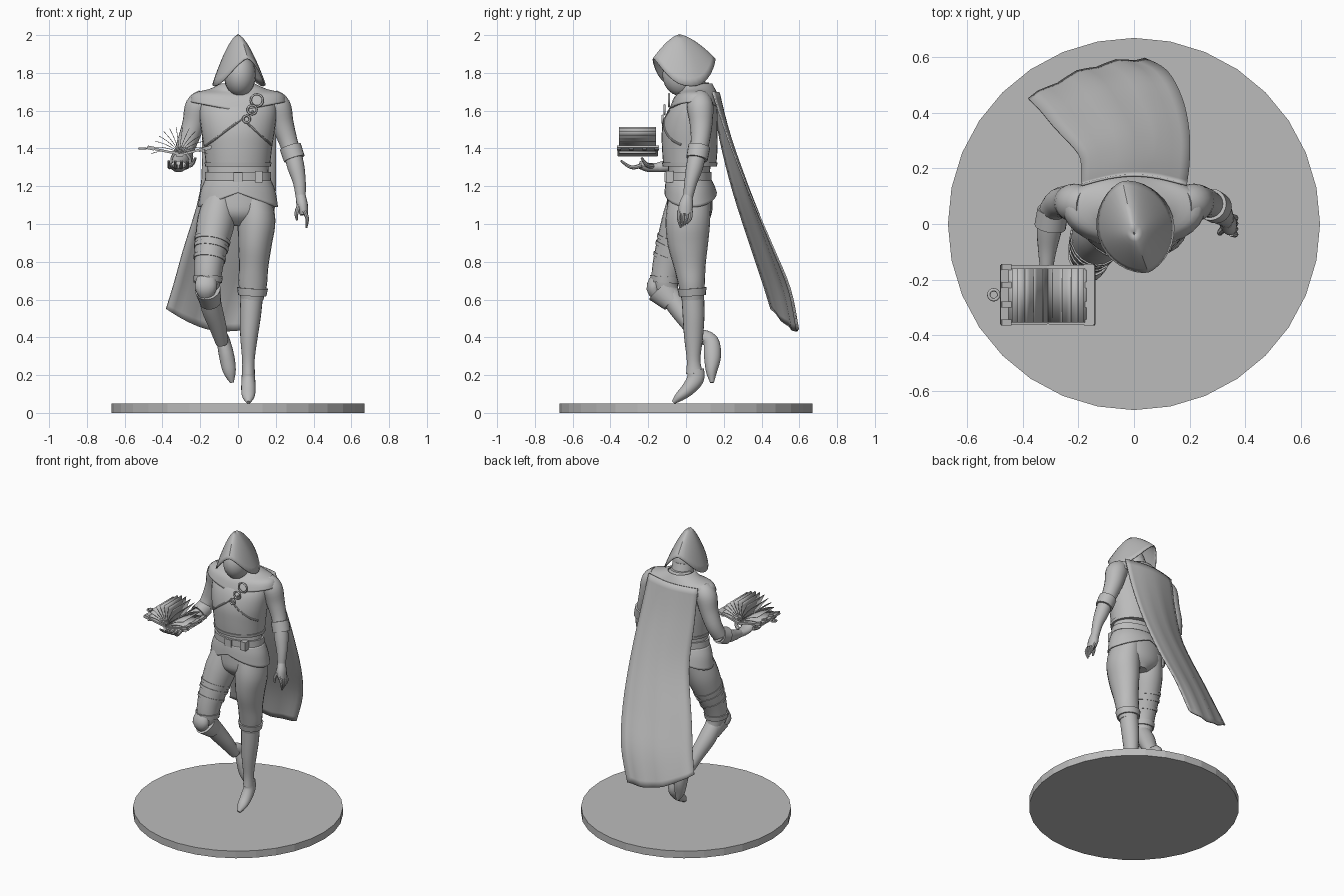
import bpy, bmesh, math
from mathutils import Vector, Matrix

cube = bpy.data.objects.get("Cube")
if cube:
    bpy.data.objects.remove(cube)

grey = bpy.data.materials.new("plain_grey")
grey.use_nodes = True
tone = (0.5, 0.5, 0.5, 1)
grey.diffuse_color = tone
grey.node_tree.nodes["Principled BSDF"].inputs["Base Color"].default_value = tone


def finish(name, bm, angle=40, thick=0):
    """Turn a bmesh into a smooth shaded object."""
    bmesh.ops.recalc_face_normals(bm, faces=bm.faces)
    mesh = bpy.data.meshes.new(name)
    bm.to_mesh(mesh)
    bm.free()
    mesh.materials.append(grey)
    ob = bpy.data.objects.new(name, mesh)
    bpy.context.collection.objects.link(ob)
    if thick:
        mod = ob.modifiers.new("thickness", 'SOLIDIFY')
        mod.thickness, mod.offset = thick, 0
    bpy.ops.object.select_all(action='DESELECT')
    ob.select_set(True)
    bpy.context.view_layer.objects.active = ob
    bpy.ops.object.shade_smooth_by_angle(angle=math.radians(angle))
    return ob


def sample(rows, t):
    """Smooth curve through the rows, t from 0 to 1."""
    f = min(max(t, 0), 1) * (len(rows) - 1)
    i = min(int(f), len(rows) - 2)
    f -= i
    a, b, c, d = (rows[min(max(k, 0), len(rows) - 1)] for k in range(i - 1, i + 3))
    return [q + f * (r - p) / 2 + f * f * (p - 2.5 * q + 2 * r - s / 2) + f ** 3 * (1.5 * (q - r) + (s - p) / 2)
            for p, q, r, s in zip(a, b, c, d)]


def grid(rings, closed=True, caps=True):
    """Skin a list of point rings."""
    bm = bmesh.new()
    vs = [[bm.verts.new(p) for p in ring] for ring in rings]
    n = len(vs[0])
    for a, b in zip(vs, vs[1:]):
        for j in range(n if closed else n - 1):
            k = (j + 1) % n
            bm.faces.new((a[j], a[k], b[k], b[j]))
    if closed and caps:
        bm.faces.new(vs[0])
        bm.faces.new(vs[-1])
    return bm


def loft(name, rows, sides=20, flat=False, n=4, caps=True, warp=None, thick=0):
    """Elliptical sections (x, y, z, radius, radius) skinned along a path."""
    rows = [r if len(r) == 5 else (*r, r[3]) for r in rows]
    count = (len(rows) - 1) * n
    pts = [sample(rows, i / count) for i in range(count + 1)]
    rings = []
    for i, p in enumerate(pts):
        t = Vector((0, 0, 1))
        if not flat:
            t = (Vector(pts[min(i + 1, count)][:3]) - Vector(pts[max(i - 1, 0)][:3])).normalized()
        u = Vector((1, 0, 0))
        if abs(t.x) > 0.9:
            u = Vector((0, 1, 0))
        u = (u - t * u.dot(t)).normalized()
        v = t.cross(u)
        ring = []
        for j in range(sides):
            a = math.tau * j / sides
            co = Vector(p[:3]) + u * math.cos(a) * p[3] + v * math.sin(a) * p[4]
            ring.append(warp(co) if warp else co)
        rings.append(ring)
    return finish(name, grid(rings, caps=caps), thick=thick)


def band(name, rows, start, end, grow):
    """Strap wrapped round a limb."""
    rows = [r if len(r) == 5 else (*r, r[3]) for r in rows]
    picks = [sample(rows, start), sample(rows, end)]
    loft(name, [(*p[:3], p[3] + grow, p[4] + grow) for p in picks], n=1)


def ball(name, centre, size):
    bm = bmesh.new()
    m = Matrix.Translation(centre) @ Matrix.Diagonal((*size, 1))
    bmesh.ops.create_uvsphere(bm, u_segments=20, v_segments=12, radius=1, matrix=m)
    finish(name, bm)


def box(name, centre, size, tilt=0):
    bm = bmesh.new()
    m = Matrix.Translation(centre) @ Matrix.Rotation(tilt, 4, 'Y') @ Matrix.Diagonal((*size, 1))
    bmesh.ops.create_cube(bm, size=1, matrix=m)
    finish(name, bm)


def ring(name, centre, radius, turn=(math.pi / 2, 0, 0)):
    bpy.ops.mesh.primitive_torus_add(location=centre, rotation=turn, major_radius=radius, minor_radius=0.006,
                                     major_segments=20, minor_segments=6)
    ob = bpy.context.object
    ob.name = name
    ob.data.materials.append(grey)
    bpy.ops.object.shade_smooth()


# Base disc
bm = bmesh.new()
bmesh.ops.create_cone(bm, cap_ends=True, segments=32, radius1=0.67, radius2=0.67, depth=0.05,
                      matrix=Matrix.Translation((0, 0, 0.025)))
finish("base", bm, 5)

# Torso, belt and split skirt
loft("hips", [(0, .03, .99, .06, .07), (0, .02, 1.05, .165, .115), (0, .02, 1.14, .185, .12),
              (0, .015, 1.24, .165, .11), (0, .02, 1.34, .16, .115)], 28, True)
jacket = [(0, .02, 1.31, .17, .14), (0, .02, 1.4, .18, .147), (0, .02, 1.5, .195, .147), (0, .035, 1.6, .205, .132),
          (0, .06, 1.67, .19, .1), (0, .07, 1.715, .1, .07), (0, .06, 1.75, .065, .06)]
loft("jacket", jacket, 32, True)
loft("jacket_hem", [(0, .02, 1.305, .174, .144), (0, .02, 1.325, .177, .147)], 32, True, 1)
loft("belt", [(0, .015, 1.22, .176, .121), (0, .015, 1.275, .174, .121)], 28, True, 1)
box("buckle", (0, -.108, 1.248), (.05, .012, .05))
box("pouch", (.11, -.085, 1.25), (.04, .04, .06))


def split(co):
    low = (1.23 - co.z) / .13
    co.z += .07 * low * (1 - min(abs(co.x) / .2, 1))
    return co


loft("skirt", [(0, .015, 1.23, .172, .118), (0, .02, 1.17, .195, .127), (0, .025, 1.09, .208, .135)],
     32, True, caps=False, warp=split, thick=.008)

# Shoulder cowl and its collar
def drape(co):
    co.z -= .05 * (1 - min(abs(co.x) / .25, 1)) * min(1, (1.74 - co.z) / .1)
    return co


loft("cowl", [(0, .05, 1.645, .25, .135), (0, .055, 1.69, .232, .115), (0, .065, 1.715, .15, .09),
              (0, .055, 1.74, .085, .08)], 32, True, caps=False, warp=drape, thick=.01)

# Crossed chest straps and brooch rings
def chest(x, z):
    r = sample(jacket, 0)
    for i in range(61):
        r = sample(jacket, i / 60)
        if r[2] >= z:
            break
    return (x, r[1] - r[4] * math.sqrt(max(0, 1 - (x / r[3]) ** 2)), z, .006)


for name, a, b in (("strap_left", (.02, 1.56), (.175, 1.42)), ("strap_right", (.08, 1.6), (-.175, 1.41))):
    loft(name, [chest(a[0] + (b[0] - a[0]) * k / 8, a[1] + (b[1] - a[1]) * k / 8) for k in range(9)], 8)
for i, (x, y, z, r) in enumerate(((.1, -.09, 1.655, .032), (.075, -.115, 1.605, .024), (.045, -.125, 1.555, .018))):
    ring("brooch_ring_%d" % i, (x, y, z), r)

# Head, neck and pointed hood
ball("head", (.01, -.02, 1.79), (.085, .105, .115))
loft("neck", [(0, .05, 1.67, .075), (.005, .02, 1.78, .07)], n=2)
front = Vector((.09, -.32, 0)).normalized()
side = Vector((-front.y, front.x, 0))
rings = []
for i in range(9):
    s = max(i / 8, .01)
    pts = []
    for j in range(32):
        a = math.tau * j / 32
        c, w = math.cos(a), math.sin(a)
        rim = Vector((.005, -.01, 1.73 + .145 * abs(c) ** 2.5)) + front * c * .168 \
            + side * math.copysign(abs(w) ** 1.25, w) * .136
        p = Vector((0, -.035, 2)).lerp(rim, s ** .8)
        p.z = 2 + (rim.z - 2) * s ** 1.2
        pts.append(p)
    rings.append(pts)
finish("hood", grid(rings, caps=False), 35, .008)

# Cape, swept back to one side: right and left edges, top to bottom
right = [(-.19, .14, 1.69), (-.19, .18, 1.45), (-.2, .25, 1.17), (-.29, .35, .86), (-.34, .41, .68), (-.38, .45, .55)]
left = [(.19, .14, 1.7), (.2, .22, 1.46), (.2, .33, 1.18), (.175, .45, .9), (.12, .55, .66), (.04, .595, .44)]
rings = []
for i in range(21):
    t = i / 20
    a, b = Vector(sample(right, t)), Vector(sample(left, t))
    pts = []
    for j in range(13):
        s = j / 12
        bow = math.sin(math.pi * s)
        fold = .006 * math.sin(s * math.pi * 6) * t
        pts.append(a.lerp(b, s) + Vector((0, .035 * bow + fold, -.05 * bow * t ** 3)))
    rings.append(pts)
finish("cape", grid(rings, closed=False), 60, .008)

# Left arm hanging down
arm = [(.17, .07, 1.66, .06), (.21, .075, 1.62, .07), (.235, .08, 1.53, .06), (.265, .075, 1.44, .05), (.29, .06, 1.36, .045)]
loft("left_sleeve", arm)
loft("left_cuff", [(.277, .07, 1.41, .058), (.298, .058, 1.345, .057)], n=1)
loft("left_forearm", [(.29, .06, 1.37, .046), (.307, .045, 1.3, .045), (.325, .025, 1.22, .034), (.332, .01, 1.14, .026)])
loft("left_palm", [(.332, .01, 1.15, .026), (.34, .0, 1.1, .03, .038), (.35, -.005, 1.05, .022, .036)], 14)
for i in range(4):
    y = -.035 + .02 * i
    loft("left_finger_%d" % i, [(.35, y, 1.07, .011), (.366, y - .003, 1.03, .01), (.362, -.01 + y / 2, .98 + .007 * i, .005)], 8)
loft("left_thumb", [(.33, -.01, 1.11, .014), (.31, -.03, 1.06, .011), (.312, -.037, 1.02, .005)], 8)

# Right arm bent forward under the book
arm = [(-.17, .07, 1.66, .06), (-.21, .075, 1.62, .07), (-.235, .08, 1.53, .06), (-.27, .075, 1.43, .053), (-.295, .05, 1.36, .047)]
loft("right_sleeve", arm)
loft("right_cuff", [(-.292, .05, 1.36, .056), (-.302, -.01, 1.335, .057)], n=1)
loft("right_forearm", [(-.29, .06, 1.365, .046), (-.305, -.02, 1.33, .045), (-.312, -.09, 1.31, .034), (-.315, -.15, 1.3, .025)])
loft("right_palm", [(-.315, -.14, 1.3, .025), (-.315, -.2, 1.3, .04, .025), (-.315, -.25, 1.315, .04, .02)], 14)
for i in range(4):
    x = -.355 + .026 * i
    loft("right_finger_%d" % i, [(x, -.235, 1.31, .012), (x * 1.2 + .063, -.29, 1.3, .01), (x * 1.3 + .095, -.345, 1.335, .006)], 8)
loft("right_thumb", [(-.29, -.18, 1.305, .015), (-.245, -.21, 1.315, .011), (-.225, -.235, 1.35, .006)], 8)

# Open book with fanned pages
mid = -.31
box("book_spine", (mid, -.255, 1.365), (.035, .21, .014))
for name, sx, tilt in (("left", 1, -.26), ("right", -1, .2)):
    box("book_cover_" + name, (mid + sx * .088, -.255, 1.388), (.17, .215, .012), tilt)
    for y in (-.355, -.29, -.22, -.155):
        box("book_corner_" + name, (mid + sx * .15, y, 1.402), (.035, .022, .02), tilt)
for i in range(14):
    a = math.radians(12 + 12 * i)
    reach = .155 - .03 * math.sin(a)
    lines = []
    for k in range(7):
        s = k / 6
        bend = a - .35 * s * math.cos(a)
        lines.append([(mid + reach * s * math.cos(bend), y, 1.375 + reach * s * (math.sin(bend) + .12)) for y in (-.355, -.16)])
    finish("page_%d" % i, grid(lines, closed=False), 60, .003)
ring("book_clasp", (-.505, -.255, 1.4), .018, (0, 0, 0))

# Left leg, standing on its toes
thigh = [(.09, .02, 1.14, .085, .11), (.098, .01, 1.02, .1, .118), (.09, .01, .9, .09, .108), (.083, .02, .78, .078, .085),
         (.078, .03, .68, .075, .07), (.074, .035, .6, .06, .058)]
loft("left_trouser", thigh)
band("left_knee_band", thigh, .84, .93, .01)
loft("left_shin", [(.074, .035, .64, .06), (.066, .04, .52, .056, .058), (.058, .04, .4, .046, .05), (.055, .04, .28, .033, .036),
                   (.055, .045, .21, .034, .045)])
loft("left_boot", [(.055, .05, .23, .034, .045), (.055, .05, .18, .036, .045), (.055, .01, .125, .038, .036),
                   (.055, -.035, .085, .032, .025), (.055, -.068, .055, .01)])

# Right leg, lifted with the knee forward
thigh = [(-.09, .02, 1.14, .085, .11), (-.115, -.015, 1.02, .1, .112), (-.138, -.055, .9, .09, .1), (-.155, -.095, .78, .077, .083),
         (-.16, -.11, .69, .068, .07), (-.155, -.09, .62, .05, .055)]
loft("right_trouser", thigh)
for i, s in enumerate((.37, .43, .52)):
    band("right_thigh_strap_%d" % i, thigh, s, s + .03, .005)
band("right_knee_band", thigh, .72, .8, .007)
loft("right_knee_guard", [(-.165, -.155, .72, .05, .03), (-.17, -.17, .66, .058, .04), (-.165, -.135, .6, .03, .03)], 14)
loft("right_boot_top", [(-.16, -.13, .655, .068, .085), (-.145, -.07, .585, .056, .058)], n=2)
loft("right_shin", [(-.158, -.11, .66, .055), (-.14, -.04, .56, .056), (-.108, .03, .46, .046), (-.085, .09, .37, .033)])
loft("right_boot", [(-.095, .07, .41, .035), (-.078, .13, .38, .036, .042), (-.06, .14, .3, .04, .045),
                    (-.045, .135, .22, .034, .03), (-.032, .138, .16, .01)])
